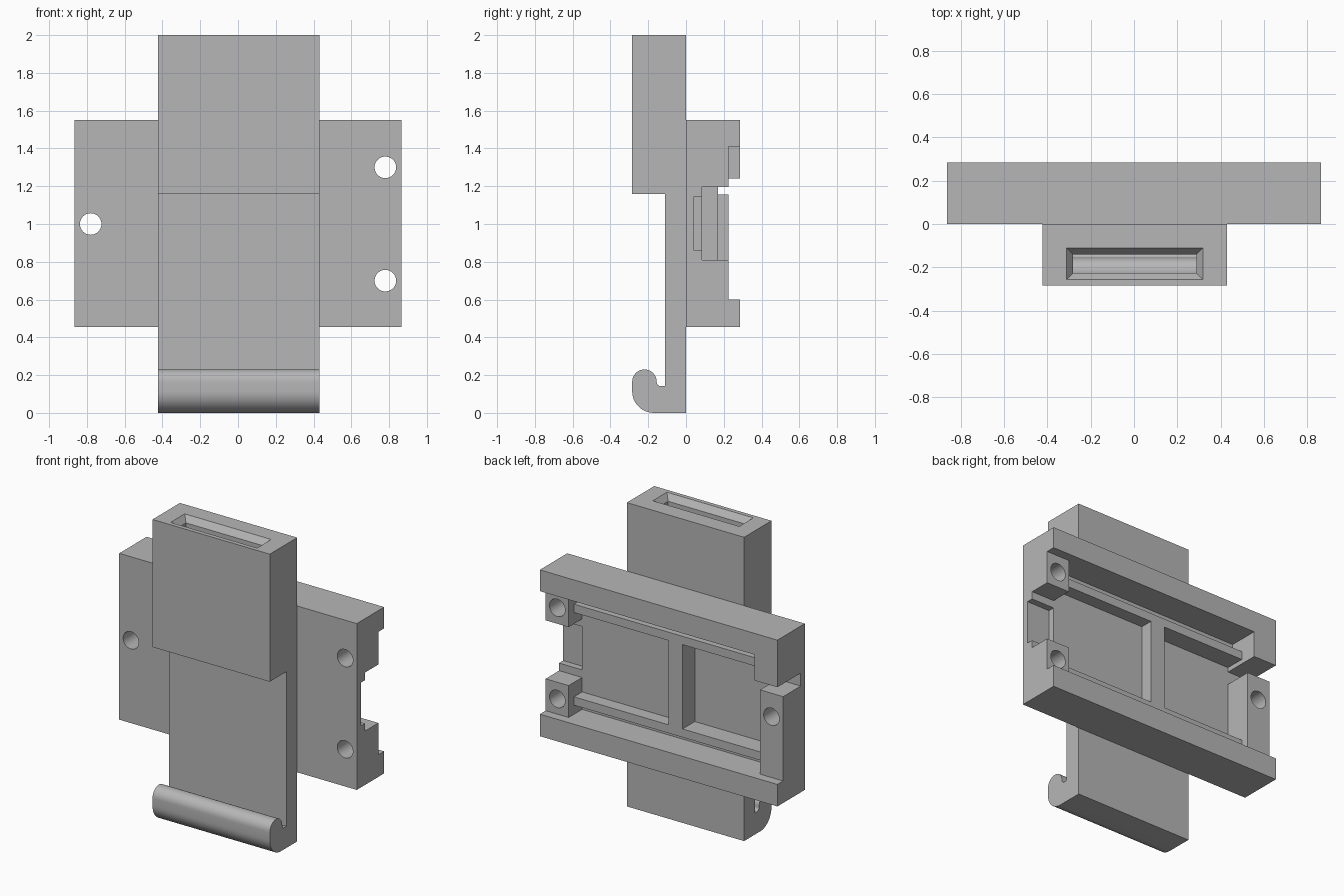
import bpy, bmesh, math
from mathutils import Matrix

if "Cube" in bpy.data.objects:
    bpy.data.objects.remove(bpy.data.objects["Cube"], do_unlink=True)

grey = bpy.data.materials.new("plain_grey")
grey.use_nodes = True
grey.diffuse_color = (0.47, 0.47, 0.47, 1)
grey.node_tree.nodes["Principled BSDF"].inputs["Base Color"].default_value = grey.diffuse_color


def make(name, bm):
    bmesh.ops.recalc_face_normals(bm, faces=bm.faces)
    mesh = bpy.data.meshes.new(name)
    bm.to_mesh(mesh)
    bm.free()
    ob = bpy.data.objects.new(name, mesh)
    bpy.context.collection.objects.link(ob)
    return ob


def loft(name, rings):
    """Join equal-length point rings into a closed solid."""
    bm = bmesh.new()
    loops = [[bm.verts.new(p) for p in ring] for ring in rings]
    n = len(loops[0])
    for a, b in zip(loops, loops[1:]):
        for i in range(n):
            j = (i + 1) % n
            bm.faces.new((a[i], a[j], b[j], b[i]))
    bm.faces.new(loops[0])
    bm.faces.new(loops[-1])
    return make(name, bm)


def rect(x, y, z):
    return [(x[0], y[0], z), (x[1], y[0], z), (x[1], y[1], z), (x[0], y[1], z)]


def box(name, x, y, z):
    return loft(name, [rect(x, y, z[0]), rect(x, y, z[1])])


def cut(body, cutter):
    mod = body.modifiers.new("cut", "BOOLEAN")
    mod.operation, mod.solver, mod.object = "DIFFERENCE", "EXACT", cutter
    cutter.hide_render = True
    with bpy.context.temp_override(object=body, active_object=body):
        bpy.ops.object.modifier_apply(modifier=mod.name)
    bpy.data.objects.remove(cutter, do_unlink=True)


def finish(body):
    body.data.materials.clear()
    body.data.materials.append(grey)
    bpy.ops.object.select_all(action="DESELECT")
    body.select_set(True)
    bpy.context.view_layer.objects.active = body
    bpy.ops.object.shade_smooth_by_angle(angle=math.radians(30))


def arc(cy, cz, r, start, end, n=12):
    steps = [math.radians(start + (end - start) * i / n) for i in range(n + 1)]
    return [(cy + r * math.cos(a), cz + r * math.sin(a)) for a in steps]


# Rear housing: solid block, hollowed from the back
W, END, OUT, BACK = 0.865, 0.697, 1.0, 0.4
housing = box("rear_housing", (-W, W), (0, 0.285), (0.455, 1.55))
recesses = [
    # x range, floor depth, z range
    ((-END, END), 0.17, (0.6, 1.41)),        # channel between rails
    ((END - 0.01, OUT), 0.225, (0.6, 1.41)),   # boss tops
    ((-OUT, 0.01 - END), 0.225, (0.6, 1.24)),  # end block top
    ((-END, END), 0.085, (0.6, 0.66)),       # lower groove
    ((-END, END), 0.085, (1.325, 1.41)),     # upper groove
    ((0.01, END), 0.085, (0.715, 1.27)),     # shallow pocket
    ((-END, -0.094), 0.042, (0.715, 1.27)),  # deep pocket
    ((END - 0.01, OUT), 0.085, (0.81, 1.195)),  # gap between bosses
    ((END, OUT), 0.042, (0.86, 1.145)),      # slot in the gap
    ((-OUT, 0.01 - END), 0.042, (1.155, 1.24)),  # end notch
]
for x, floor, z in recesses:
    cut(housing, box("recess", x, (floor, BACK), z))

# Screw holes
for x, z in ((-0.78, 1.0), (0.78, 1.3), (0.78, 0.7)):
    bm = bmesh.new()
    bmesh.ops.create_cone(bm, cap_ends=True, segments=40, radius1=0.057, radius2=0.057, depth=1,
                          matrix=Matrix.Translation((x, 0, z)) @ Matrix.Rotation(math.pi / 2, 4, "X"))
    cut(housing, make("screw_hole", bm))
finish(housing)

# Front holder: side profile with a thick head, thin plate and rolled hook
profile = [(0, 0), (0, 2), (-0.285, 2), (-0.285, 1.16), (-0.112, 1.16), (-0.112, 0.142)]
profile += arc(-0.135, 0.162, 0.02, 270, 180, 4)
profile += arc(-0.22, 0.165, 0.065, 0, 180, 16)
profile += arc(-0.17, 0.115, 0.115, 180, 270)
CX, HALF = 0.004, 0.427
holder = loft("front_holder", [[(x, y, z) for y, z in profile] for x in (CX - HALF, CX + HALF)])

# Slot down through the head, with a bevelled mouth
inner = ((CX - 0.285, CX + 0.285), (-0.227, -0.14))
outer = ((CX - 0.315, CX + 0.315), (-0.257, -0.11))
cut(holder, loft("slot", [rect(*inner, 1.0), rect(*inner, 1.96), rect(*outer, 2.0), rect(*outer, 2.1)]))
finish(holder)
